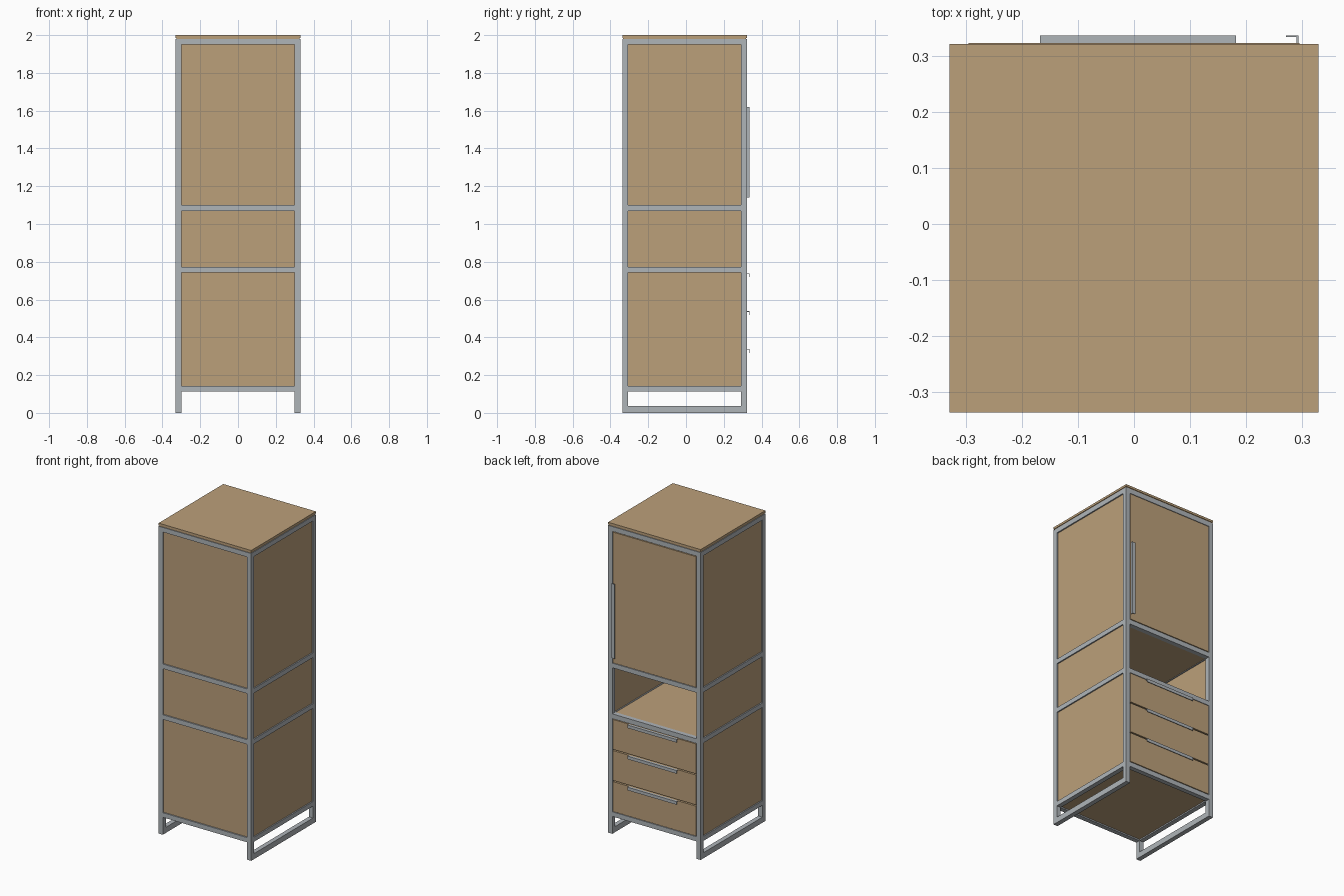
import bpy, bmesh

if "Cube" in bpy.data.objects:
    bpy.data.objects.remove(bpy.data.objects["Cube"])


def material(name, rgb):
    m = bpy.data.materials.new(name)
    m.diffuse_color = (*rgb, 1)
    m.use_nodes = True
    m.node_tree.nodes["Principled BSDF"].inputs["Base Color"].default_value = m.diffuse_color
    return m


WOOD = material("light_wood", (0.50, 0.35, 0.195))
STEEL = material("grey_steel", (0.43, 0.46, 0.485))


def box(name, x, y, z, mat):
    """Box from (min, max) ranges on each axis."""
    bm = bmesh.new()
    bmesh.ops.create_cube(bm, size=1)
    for v in bm.verts:
        v.co = [r[0] if c < 0 else r[1] for c, r in zip(v.co, (x, y, z))]
    me = bpy.data.meshes.new(name)
    bm.to_mesh(me)
    bm.free()
    me.materials.append(mat)
    ob = bpy.data.objects.new(name, me)
    bpy.context.collection.objects.link(ob)
    return ob


X, XI = 0.33, 0.30               # outer and inner half width
Y0, Y1 = -0.337, 0.322           # front and back of the frame
YI0, YI1 = -0.307, 0.292
TOP = 1.98
RAILS = [(0.112, 0.142), (0.743, 0.773), (1.07, 1.10), (1.95, TOP)]
BAYS = [(a[1], b[0]) for a, b in zip(RAILS, RAILS[1:])]
INSET, THICK = 0.008, 0.015

# Steel frame: posts, floor runners and rails
for s in (-1, 1):
    xs = tuple(sorted((s * X, s * XI)))
    for ys in ((Y0, YI0), (YI1, Y1)):
        box("post", xs, ys, (0, TOP), STEEL)
    box("floor_runner", xs, (YI0, YI1), (0, 0.036), STEEL)
    for zs in RAILS:
        box("side_rail", xs, (YI0, YI1), zs, STEEL)
    # Recessed side panels
    px = tuple(sorted((s * (X - INSET), s * (X - INSET - THICK))))
    for zs in BAYS:
        box("side_panel", px, (YI0, YI1), zs, WOOD)
for ys in ((Y0, YI0), (YI1, Y1)):
    for zs in RAILS:
        box("cross_rail", (-XI, XI), ys, zs, STEEL)

# Recessed panels on the closed face
for zs in BAYS:
    box("front_panel", (-XI, XI), (Y0 + INSET, Y0 + INSET + THICK), zs, WOOD)

# Horizontal boards: base, niche floor and niche ceiling
for name, zs in (("base_board", (0.120, 0.138)), ("niche_floor", (0.752, 0.770)),
                 ("niche_ceiling", (1.073, 1.091))):
    box(name, (-XI, XI), (YI0, YI1), zs, WOOD)

# Top board over a thin recessed spacer
box("top_spacer", (-X + 0.004, X - 0.004), (Y0 + 0.004, Y1 - 0.004), (TOP, 1.986), WOOD)
box("top_board", (-X, X), (Y0, Y1), (1.986, 2.0), WOOD)

# Door and its L-shaped pull
GAP = 0.004
box("door", (-XI + GAP, XI - GAP), (Y1 - 0.018, Y1 + 0.001), (1.10 + GAP, 1.95 - GAP), WOOD)
box("door_pull_web", (0.290, 0.294), (Y1, 0.337), (1.14, 1.62), STEEL)
box("door_pull_lip", (0.272, 0.290), (0.334, 0.337), (1.14, 1.62), STEEL)

# Three drawers with L-shaped pulls along their top edges
z0, z1 = BAYS[0]
step = (z1 - z0) / 3
for i in range(3):
    a, b = z0 + i * step + GAP, z0 + (i + 1) * step - GAP
    box("drawer_front", (-XI + GAP, XI - GAP), (Y1 - 0.018, Y1 + 0.001), (a, b), WOOD)
    box("drawer_pull_web", (-0.168, 0.182), (Y1, 0.337), (b - 0.004, b), STEEL)
    box("drawer_pull_lip", (-0.168, 0.182), (0.334, 0.337), (b - 0.020, b - 0.004), STEEL)
